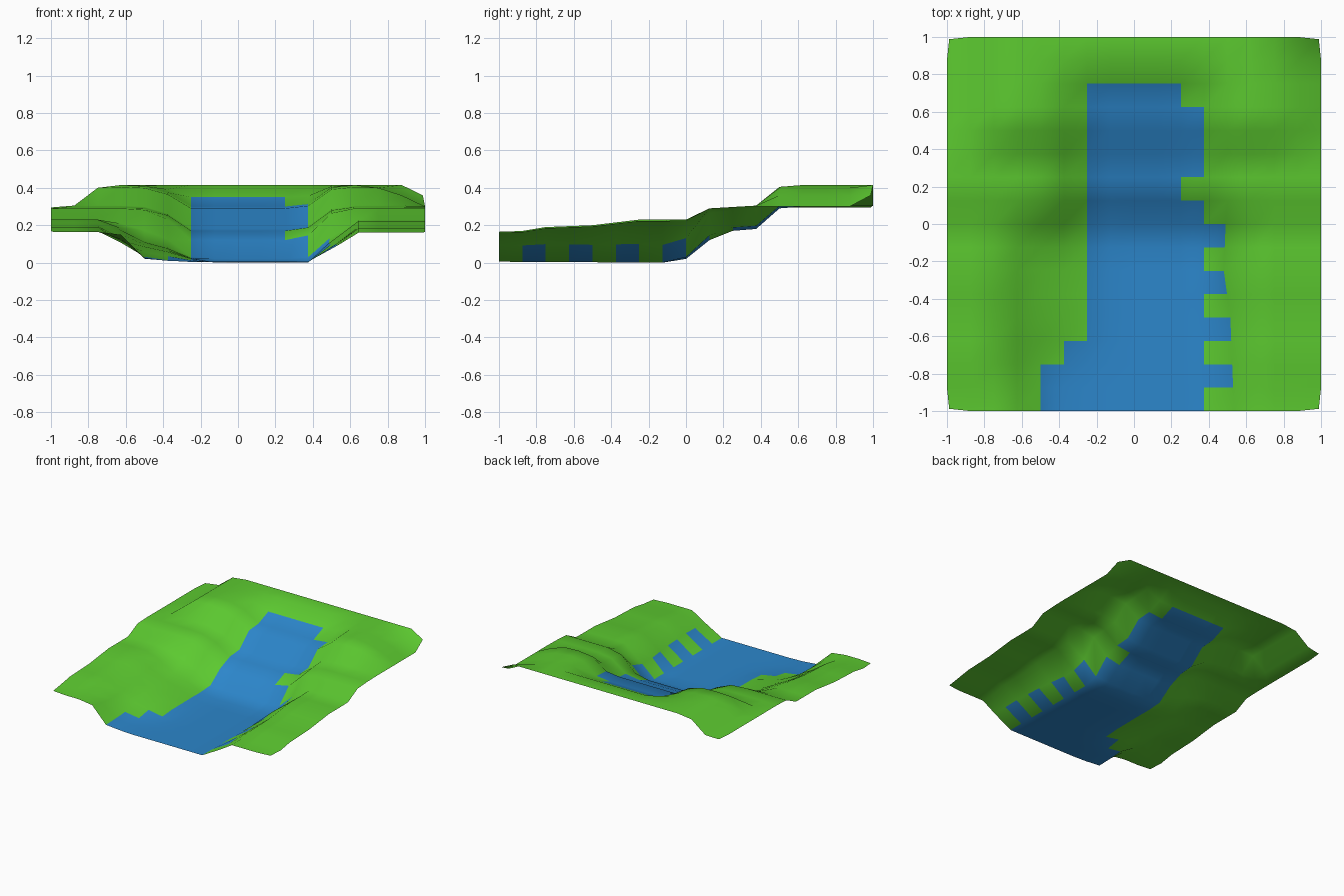
import bpy, bmesh

if "Cube" in bpy.data.objects:
    bpy.data.objects.remove(bpy.data.objects["Cube"])

N, STEP = 16, 0.125


def lerp_keys(keys, t):
    """Piecewise linear value from (position, value) pairs."""
    if t <= keys[0][0]:
        return keys[0][1]
    for (a, va), (b, vb) in zip(keys, keys[1:]):
        if t <= b:
            return va + (vb - va) * (t - a) / (b - a)
    return keys[-1][1]


def blend_rows(rows, y, i):
    return lerp_keys([(ry, vals[i]) for ry, vals in rows], y)


# height of the river bed and of the grass plateau along the valley
BED = [(-1, .005), (-.125, 0), (0, .02), (.125, .12), (.25, .17), (.375, .18),
       (.5, .29), (.625, .30), (.75, .35), (.875, .415)]
BANK = [(-1, .165), (-.85, .17), (-.75, .19), (-.5, .20), (-.25, .23), (0, .23),
        (.125, .29), (.375, .305), (.5, .405), (.625, .415)]

# bank steepness: 0 = bed level, 1 = plateau level, outward from the river
LEFT_X = [.25, .375, .5, .625, .75]
LEFT = [(-1, (0, .03, .1, .9, 1)), (-.75, (0, .05, .15, .55, 1)),
        (-.5, (.1, .28, .42, .65, 1)), (-.125, (.1, .35, .5, .8, 1)),
        (.125, (0, .65, .95, 1, 1))]
RIGHT_X = [.25, .375, .5, .625]
RIGHT = [(-1, (0, 0, .55, .97)), (-.05, (0, 0, .4, .97)),
         (.125, (0, .15, .85, 1)), (.75, (0, .1, .9, 1))]


def height(x, y):
    bed, bank = lerp_keys(BED, y), lerp_keys(BANK, y)
    xs, rows = (LEFT_X, LEFT) if x < 0 else (RIGHT_X, RIGHT)
    w = lerp_keys([(px, blend_rows(rows, y, i)) for i, px in enumerate(xs)], abs(x))
    if abs(x) < .25:
        w *= max(0, abs(x) - .125) / .125
    z = bed + (bank - bed) * w
    # back plateau falls off towards both outer edges
    if x < -.7:
        z = min(z, lerp_keys([(-1, .295), (-.875, .305), (-.75, .40), (-.625, .415)], x))
    elif x > .7:
        edge = lerp_keys([(.625, .415), (.75, .40), (.875, .36), (1, .30)], x)
        if y > .9:
            edge = .36 if x > .9 else .415
        z = min(z, edge)
    return z


def is_water(x, y):
    left = -.5 if y < -.75 else -.375 if y < -.625 else -.25
    right = .375
    if y > .625 or .125 < y < .25:
        right = .25
    elif y < 0 and int((y + 1) / STEP) % 2 == 1:
        right = .5          # stepped shoreline
    return left < x < right and y < .75


def material(name, rgb):
    m = bpy.data.materials.new(name)
    m.diffuse_color = (*rgb, 1)
    m.use_nodes = True
    m.node_tree.nodes["Principled BSDF"].inputs["Base Color"].default_value = m.diffuse_color
    return m


# valley sheet with a grass and a water material
bm = bmesh.new()
grid = []
for j in range(N + 1):
    row = []
    for i in range(N + 1):
        x, y = -1 + i * STEP, -1 + j * STEP
        z = height(x, y)
        px, py = x, y
        if abs(x) == 1 and abs(y) == 1:      # softened corners
            px, py = x * .988, y * .988
        if y <= 0 and x in (.5, .625):       # wavy right shore
            px += lerp_keys([(-1, .035), (-.5, .015), (-.25, -.02), (0, -.01)], y)
            if x == .625:
                px = .645
        row.append(bm.verts.new((px, py, z)))
    grid.append(row)
for j in range(N):
    for i in range(N):
        f = bm.faces.new((grid[j][i], grid[j][i + 1], grid[j + 1][i + 1], grid[j + 1][i]))
        f.smooth = True
        f.material_index = int(is_water(-1 + (i + .5) * STEP, -1 + (j + .5) * STEP))

mesh = bpy.data.meshes.new("river_valley")
bm.to_mesh(mesh)
bm.free()
mesh.materials.append(material("grass", (.11, .60, .03)))
mesh.materials.append(material("water", (.025, .24, .60)))
terrain = bpy.data.objects.new("river_valley", mesh)
bpy.context.collection.objects.link(terrain)
